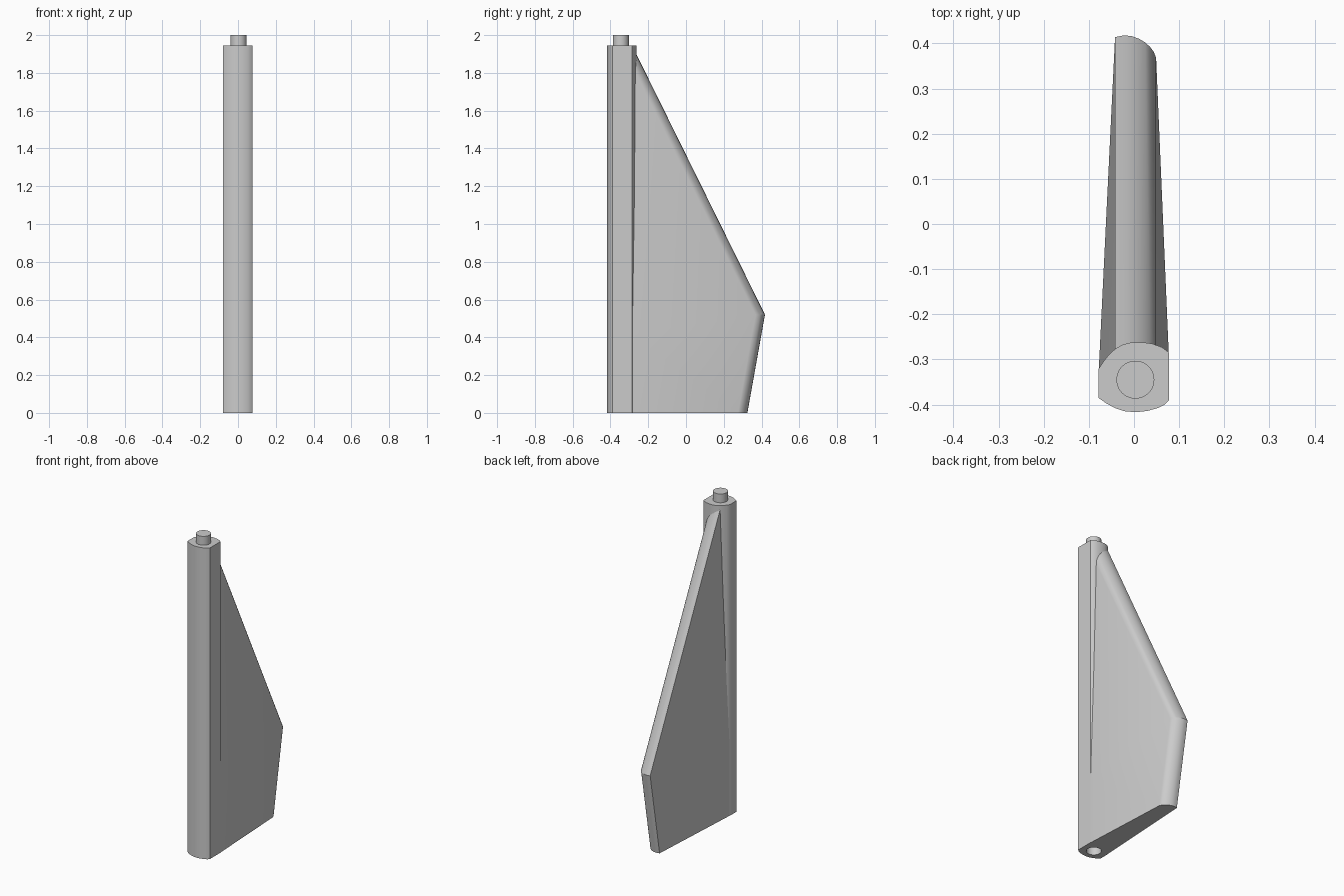
import bpy, bmesh, math

cube = bpy.data.objects.get("Cube")
if cube:
    bpy.data.objects.remove(cube, do_unlink=True)

GREY = (0.6, 0.6, 0.6, 1.0)
mat = bpy.data.materials.new("light grey")
mat.use_nodes = True
mat.diffuse_color = GREY
mat.node_tree.nodes["Principled BSDF"].inputs["Base Color"].default_value = GREY

PIN_X, PIN_Y, PIN_R = 0.003, -0.345, 0.042


def loft(name, sections):
    """Join matching closed sections, listed bottom to top, and cap both ends."""
    bm = bmesh.new()
    rings = [[bm.verts.new(p) for p in s] for s in sections]
    n = len(rings[0])
    for low, high in zip(rings, rings[1:]):
        for i in range(n):
            j = (i + 1) % n
            bm.faces.new((low[i], low[j], high[j], high[i]))
    bm.faces.new(rings[0][::-1])
    bm.faces.new(rings[-1])
    bmesh.ops.recalc_face_normals(bm, faces=bm.faces)
    mesh = bpy.data.meshes.new(name)
    bm.to_mesh(mesh)
    bm.free()
    mesh.materials.append(mat)
    ob = bpy.data.objects.new(name, mesh)
    bpy.context.collection.objects.link(ob)
    return ob


def prism(name, outline, z0, z1):
    return loft(name, [[(x, y, z) for x, y in outline] for z in (z0, z1)])


def smooth(ob, degrees):
    bpy.ops.object.select_all(action='DESELECT')
    bpy.context.view_layer.objects.active = ob
    ob.select_set(True)
    bpy.ops.object.shade_smooth_by_angle(angle=math.radians(degrees))


circle = [(PIN_X + PIN_R * math.cos(a), PIN_Y + PIN_R * math.sin(a))
          for a in (math.tau * i / 40 for i in range(40))]

# Post: flat cheeks with a bulged front and back
post_outline = [
    (-0.079, -0.385), (-0.062, -0.397), (-0.042, -0.408), (-0.02, -0.415),
    (0.005, -0.417), (0.03, -0.414), (0.052, -0.408), (0.068, -0.4), (0.078, -0.39),
    (0.078, -0.285), (0.062, -0.273), (0.04, -0.265), (0.018, -0.262),
    (-0.005, -0.262), (-0.025, -0.267), (-0.042, -0.277), (-0.056, -0.29),
    (-0.068, -0.305), (-0.079, -0.322)]
post = prism("post", post_outline, 0, 1.945)

# Socket sunk into the foot of the post
cutter = prism("socket_cutter", circle, -0.05, 0.06)
cutter.hide_render = True
cut = post.modifiers.new("socket", 'BOOLEAN')
cut.operation = 'DIFFERENCE'
cut.solver = 'EXACT'
cut.object = cutter
bpy.context.view_layer.objects.active = post
bpy.ops.object.modifier_apply(modifier=cut.name)
bpy.data.objects.remove(cutter, do_unlink=True)
smooth(post, 35)

# Pin on top of the post
smooth(prism("top_pin", circle, 1.92, 2.0), 35)

# Trailing edge: sharp on one side, rounded over on the other
edge = [(-0.042, -0.004), (-0.022, 0), (-0.004, -0.002), (0.012, -0.008),
        (0.025, -0.016), (0.036, -0.026), (0.044, -0.037), (0.049, -0.05)]


def fin_section(left, right, root_z, edge_y, edge_z):
    root = [(*right, root_z), (0, -0.29, root_z), (*left, root_z)]
    return [(x, edge_y + dy, edge_z) for x, dy in edge] + root


# Fin: widest at the foot of the post, thinning to the trailing edge
wide = ((-0.078, -0.322), (0.077, -0.288))
narrow = ((-0.042, -0.31), (0.049, -0.335))
fin = loft("fin", [
    fin_section(*wide, 0, 0.325, 0),
    fin_section(*wide, 0.42, 0.418, 0.52),
    fin_section(*narrow, 1.93, -0.278, 1.93)])
smooth(fin, 25)
